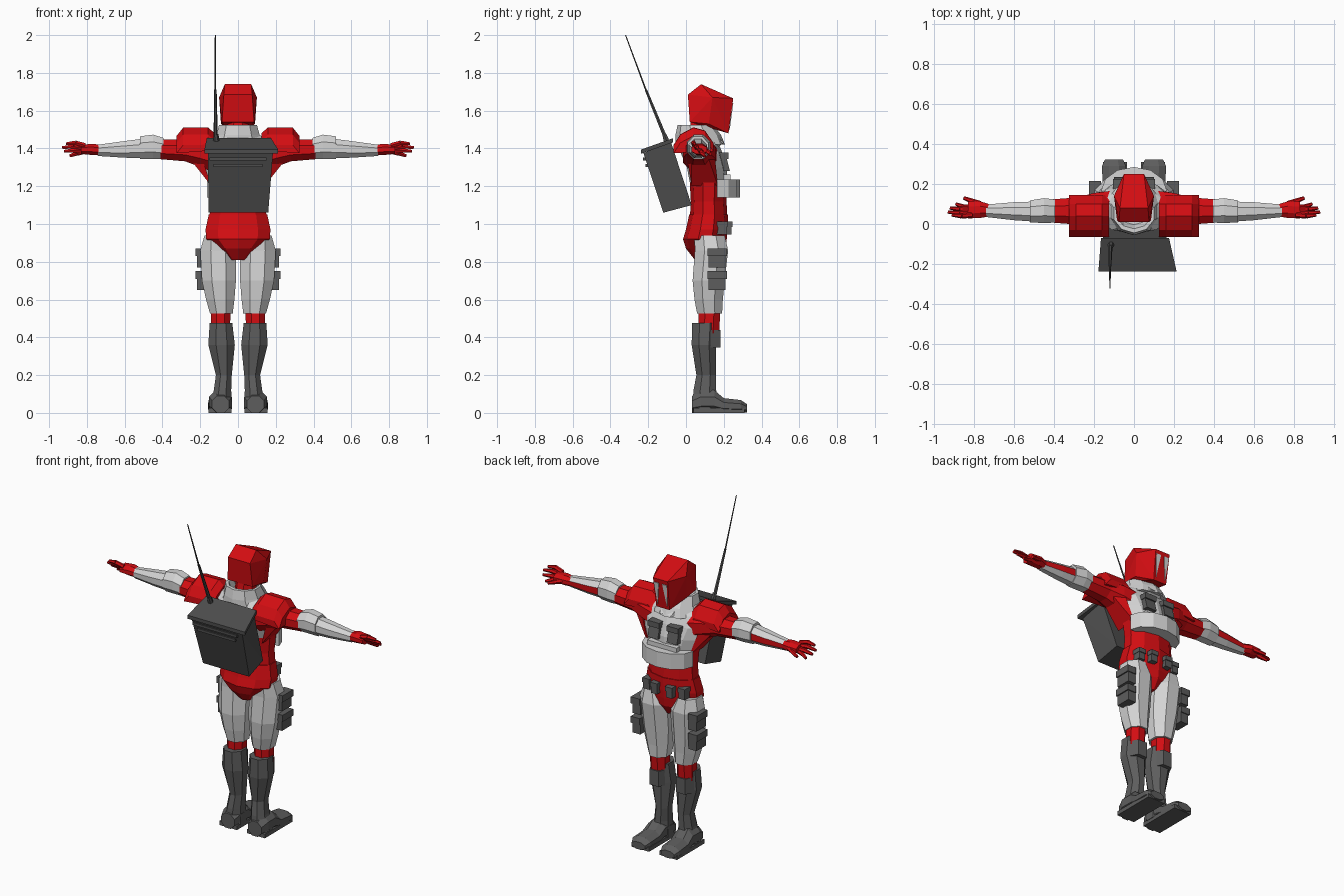
import bpy, bmesh, math
from mathutils import Vector


def material(name, rgb):
    m = bpy.data.materials.new(name)
    m.diffuse_color = (*rgb, 1)
    return m


RED = material("red", (0.65, 0.004, 0.006))
WHITE = material("light grey", (0.66, 0.66, 0.66))
DARK = material("boot grey", (0.11, 0.11, 0.11))
PACK = material("pack grey", (0.075, 0.075, 0.075))


def finish(bm, name, mats, mirror=False, rule=None):
    bmesh.ops.recalc_face_normals(bm, faces=bm.faces)
    if rule:
        for f in bm.faces:
            f.material_index = rule(f.calc_center_median(), f.normal)
    me = bpy.data.meshes.new(name)
    bm.to_mesh(me)
    bm.free()
    for m in mats:
        me.materials.append(m)
    ob = bpy.data.objects.new(name, me)
    bpy.context.collection.objects.link(ob)
    if mirror:
        ob.modifiers.new("mirror", "MIRROR").use_mirror_merge = False
    return ob


def loft(name, axis, rings, mats, n=8, mirror=False, rule=None):
    """Rings are (position on axis, centre u, centre v, radius u, radius v)."""
    bm = bmesh.new()
    loops = []
    k = 1 / math.cos(math.pi / n)
    for t, cu, cv, ru, rv in rings:
        loop = []
        for i in range(n):
            a = 2 * math.pi * (i + 0.5) / n
            u, v = cu + ru * k * math.cos(a), cv + rv * k * math.sin(a)
            co = {"x": (t, u, v), "y": (u, t, v), "z": (u, v, t)}[axis]
            loop.append(bm.verts.new(co))
        loops.append(loop)
    for a, b in zip(loops, loops[1:]):
        for i in range(n):
            j = (i + 1) % n
            bm.faces.new((a[i], a[j], b[j], b[i]))
    bm.faces.new(loops[0])
    bm.faces.new(loops[-1])
    return finish(bm, name, mats, mirror, rule)


def hull(name, pts, mat, mirror=False):
    bm = bmesh.new()
    for p in pts:
        bm.verts.new(p)
    bmesh.ops.convex_hull(bm, input=bm.verts[:])
    bmesh.ops.delete(bm, geom=[v for v in bm.verts if not v.link_faces], context="VERTS")
    return finish(bm, name, [mat], mirror)


def box(name, x, y, z, mat, mirror=False):
    return hull(name, [(a, b, c) for a in x for b in y for c in z], mat, mirror)


def both(pts):
    return [(s * x, y, z) for x, y, z in pts for s in (1, -1)]


def rod(name, a, b, r1, r2, mat, mirror=False, n=6):
    a, b = Vector(a), Vector(b)
    q = (b - a).to_track_quat("Z", "Y")
    pts = []
    for c, r in ((a, r1), (b, r2)):
        for i in range(n):
            t = 2 * math.pi * i / n
            pts.append(c + q @ Vector((r * math.cos(t), r * math.sin(t), 0)))
    return hull(name, pts, mat, mirror)


# Head: angular helmet with narrow eye plates
hull("helmet", both([(.07, .08, 1.74), (.075, .01, 1.685), (.085, .02, 1.54),
                     (.05, .25, 1.665), (.1, .14, 1.67), (.09, .12, 1.53),
                     (.045, .225, 1.48)]), RED)


def face_y(z):
    return .225 + (z - 1.48) * .135


hull("visor", [(x, face_y(z) + d, z) for x, z in ((.044, 1.64), (.012, 1.64), (.032, 1.5))
               for d in (-.002, .004)], WHITE, True)
loft("neck", "z", [(1.44, 0, .07, .06, .06), (1.6, 0, .09, .05, .055)], [RED])
loft("collar", "z", [(1.42, 0, .075, .14, .125), (1.47, 0, .065, .115, .115),
                     (1.525, 0, .05, .1, .09), (1.525, 0, .055, .085, .075),
                     (1.48, 0, .065, .075, .065)], [WHITE], 10)
hull("collar_flap", both([(.07, .13, 1.47), (.05, .16, 1.475), (.04, .2, 1.43),
                          (.09, .13, 1.42), (.03, .16, 1.4)]), WHITE)

# Torso: red suit with a light vest on chest and back
loft("torso", "z", [(1.02, 0, .12, .152, .095), (1.12, 0, .12, .145, .09),
                    (1.22, 0, .12, .155, .095), (1.3, 0, .11, .185, .1),
                    (1.37, 0, .085, .215, .105), (1.43, 0, .06, .18, .105),
                    (1.48, 0, .06, .1, .08)], [RED, WHITE], 10,
     rule=lambda c, n: int(c.z > 1.22 and abs(n.x) < .7))
loft("pelvis", "z", [(.81, 0, .11, .045, .06), (.87, 0, .105, .11, .1),
                     (.92, 0, .1, .168, .11), (.97, 0, .11, .172, .105),
                     (1.05, 0, .12, .155, .098)], [RED], 10)
arc = [(.165 * math.cos(i * math.pi / 6), .165 + .12 * math.sin(i * math.pi / 6))
       for i in range(7)]
hull("chest_band", [(x, y, z) for x, y in arc for z in (1.14, 1.235)], WHITE)
box("band_upper", (-.1, .1), (.16, .235), (1.22, 1.262), WHITE)
hull("chest_pouch", [(x, y + (1.33 - z) * .25, z) for x in (.03, .1)
                     for y in (.15, .22) for z in (1.28, 1.37)], DARK, True)
box("chest_pouch_flap", (.026, .104), (.15, .225), (1.345, 1.378), DARK, True)
for x, y in ((.03, .215), (.1, .19)):
    box("belt_pouch", (x, x + .042), (y - .05, y + .025), (.945, 1.0), DARK, True)
    box("belt_pouch_flap", (x - .003, x + .045), (y - .05, y + .03), (.985, 1.012), DARK, True)

# Arms
loft("upper_arm", "x", [(.12, .075, 1.36, .09, .09), (.2, .07, 1.38, .085, .078),
                        (.28, .065, 1.39, .068, .058), (.41, .065, 1.395, .058, .052)],
     [RED], mirror=True)
hull("side_muscle", [(.14, .03, 1.2), (.14, .17, 1.2), (.2, .0, 1.38), (.2, .15, 1.38),
                     (.255, .03, 1.345), (.255, .12, 1.345)], RED, True)
arch = [(-.065, 1.42), (-.03, 1.475), (.04, 1.512), (.1, 1.495), (.145, 1.43)]
hull("shoulder_pad", [(x, y, z - d) for x, d in ((.125, .03), (.16, 0), (.29, .002), (.325, .045))
                      for y, z in arch], RED, True)
loft("elbow_guard", "x", [(.395, .065, 1.4, .058, .056), (.45, .067, 1.408, .062, .065),
                          (.52, .063, 1.404, .055, .06)], [WHITE], mirror=True)
loft("forearm", "x", [(.5, .062, 1.4, .05, .052), (.6, .064, 1.395, .045, .044),
                      (.74, .066, 1.39, .031, .03)], [WHITE, RED], mirror=True,
     rule=lambda c, n: int(n.y > .8))
loft("palm", "x", [(.72, .068, 1.39, .03, .027), (.77, .072, 1.395, .042, .03),
                   (.83, .07, 1.395, .042, .024)], [RED], mirror=True)
for mid, tip in (((.86, .04, 1.43), (.91, .045, 1.425)), ((.87, .055, 1.41), (.93, .06, 1.405)),
                 ((.87, .075, 1.39), (.92, .08, 1.385)), ((.85, .085, 1.375), (.89, .1, 1.36))):
    base = (.81, .045 + (mid[1] - .04) * .8, mid[2] * .6 + 1.395 * .4)
    rod("finger", base, mid, .014, .013, RED, True)
    rod("finger_tip", mid, tip, .013, .008, RED, True)
rod("thumb", (.77, .1, 1.395), (.85, .13, 1.37), .016, .009, RED, True)

# Legs
loft("thigh", "z", [(.94, .115, .125, .062, .08), (.86, .105, .135, .095, .088),
                    (.7, .101, .12, .09, .085), (.6, .094, .12, .075, .075),
                    (.525, .088, .125, .06, .066)], [WHITE], mirror=True)
loft("knee", "z", [(.56, .092, .125, .052, .058), (.42, .092, .12, .05, .055)], [RED], mirror=True)
loft("boot_shaft", "z", [(.475, .09, .1, .06, .068), (.36, .087, .095, .07, .065),
                         (.2, .075, .107, .042, .052), (.12, .082, .1, .046, .06),
                         (.02, .092, .1, .06, .068)], [DARK], mirror=True)
hull("knee_guard", [(x, y, z) for x, y in ((.035, .13), (.06, .183), (.12, .183), (.147, .13))
                    for z in (.345, .44)], DARK, True)
loft("boot_foot", "y", [(.032, .092, .045, .045, .045), (.08, .093, .06, .06, .06),
                        (.15, .094, .06, .058, .06), (.2, .097, .039, .06, .039),
                        (.29, .1, .034, .06, .034), (.322, .1, .025, .045, .022)],
     [DARK], mirror=True)
box("sole", (.035, .155), (.04, .31), (0, .025), DARK, True)
for z in (.65, .77):
    box("thigh_pouch", (.165, .218), (.118, .21), (z, z + .095), DARK, True)
    box("thigh_pouch_flap", (.165, .226), (.113, .216), (z + .06, z + .1), DARK, True)

# Backpack leaning back, with lid, pocket edges and aerial
hull("backpack", [(x, y, z) for y, z, xs in ((-.225, 1.375, (-.16, .185)), (-.08, 1.435, (-.155, .165)),
                                             (.03, 1.1, (-.15, .15)), (-.12, 1.06, (-.155, .16)))
                  for x in xs], PACK)
hull("backpack_lid", [(x, y, z + d) for y, z, xs in ((-.238, 1.372, (-.178, .213)),
                                                     (-.07, 1.432, (-.165, .175)))
                      for x in xs for d in (0, .022)], PACK)
for z, x in ((1.345, .15), (1.31, .13)):
    y = -.225 + (1.375 - z) * .333
    box("pack_ridge", (-x, x), (y - .012, y + .01), (z - .008, z + .008), PACK)
rod("aerial_base", (-.115, -.1, 1.43), (-.115, -.115, 1.475), .018, .012, PACK)
rod("aerial_lower", (-.118, -.11, 1.46), (-.12, -.212, 1.71), .011, .007, PACK)
rod("aerial_upper", (-.12, -.205, 1.69), (-.12, -.32, 2.0), .005, .003, PACK)
